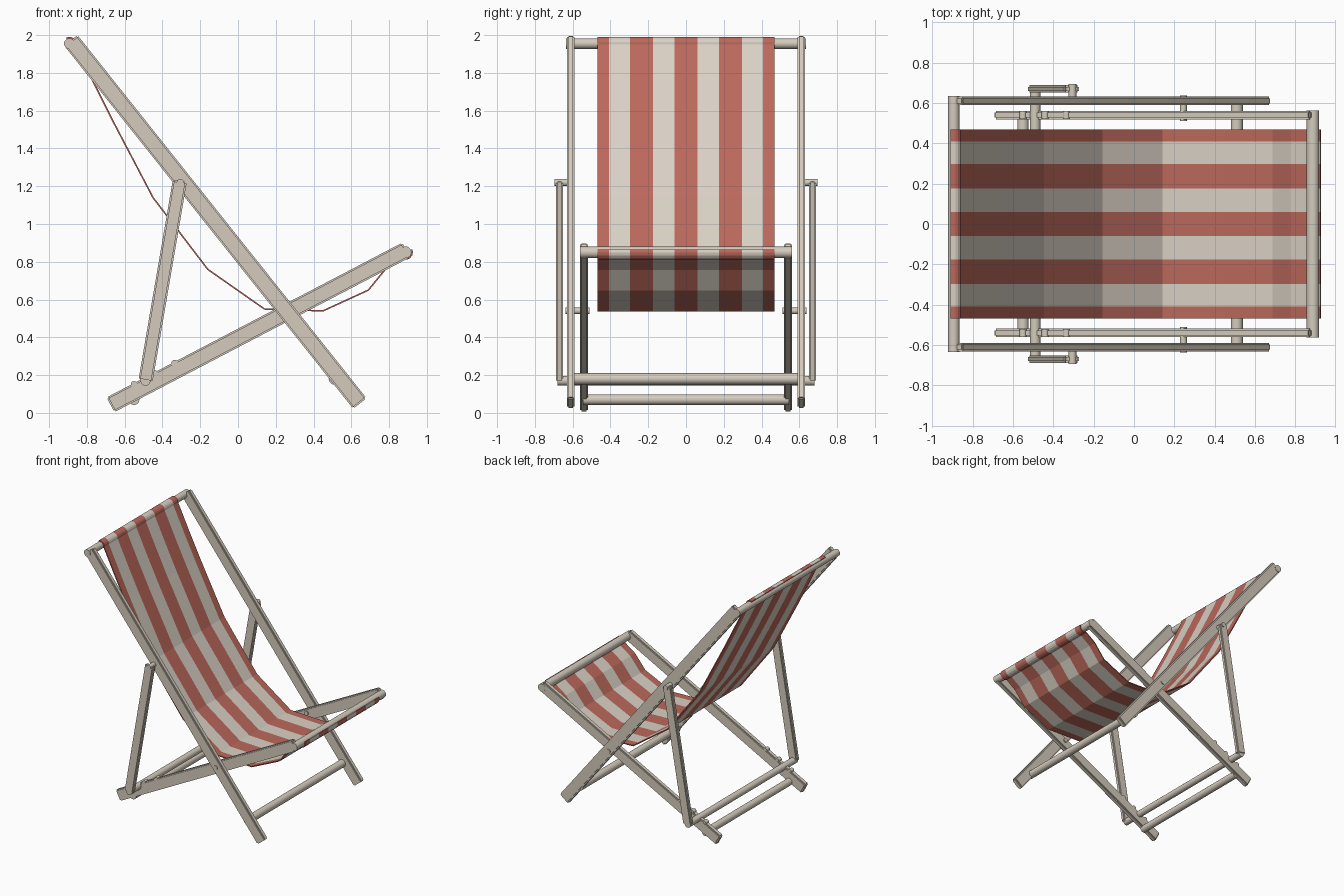
import bpy, bmesh, math
from mathutils import Vector, Matrix

cube = bpy.data.objects.get("Cube")
if cube:
    bpy.data.objects.remove(cube)


def material(name, rgb):
    m = bpy.data.materials.new(name)
    m.use_nodes = True
    m.diffuse_color = (*rgb, 1)
    m.node_tree.nodes["Principled BSDF"].inputs["Base Color"].default_value = (*rgb, 1)
    return m


wood = material("pale_wood", (0.66, 0.60, 0.51))
red = material("red_canvas", (0.50, 0.14, 0.105))
white = material("cream_canvas", (0.70, 0.64, 0.56))


def make_object(name, bm, mats):
    mesh = bpy.data.meshes.new(name)
    bmesh.ops.recalc_face_normals(bm, faces=bm.faces)
    bm.to_mesh(mesh)
    bm.free()
    for m in mats:
        mesh.materials.append(m)
    obj = bpy.data.objects.new(name, mesh)
    bpy.context.collection.objects.link(obj)
    return obj


def smooth(obj):
    bpy.ops.object.select_all(action='DESELECT')
    obj.select_set(True)
    bpy.context.view_layer.objects.active = obj
    bpy.ops.object.shade_smooth_by_angle(angle=math.radians(40))


def plank(name, start, end, y, width, thick):
    """Wooden board between two (x, z) points, with eased edges."""
    a, b = Vector((start[0], y, start[1])), Vector((end[0], y, end[1]))
    d = b - a
    bm = bmesh.new()
    bmesh.ops.create_cube(bm, size=1)
    bmesh.ops.scale(bm, vec=(d.length, thick, width), verts=bm.verts)
    bmesh.ops.bevel(bm, geom=bm.edges[:], offset=0.008, segments=2, affect='EDGES')
    turn = Matrix.Rotation(-math.atan2(d.z, d.x), 4, 'Y')
    bmesh.ops.transform(bm, matrix=Matrix.Translation((a + b) / 2) @ turn, verts=bm.verts)
    smooth(make_object(name, bm, [wood]))


def rod(name, x, z, y0, y1, radius, sides=20):
    """Round bar running across the chair."""
    bm = bmesh.new()
    bmesh.ops.create_cone(bm, cap_ends=True, segments=sides, radius1=radius,
                          radius2=radius, depth=abs(y1 - y0))
    place = Matrix.Translation((x, (y0 + y1) / 2, z)) @ Matrix.Rotation(math.pi / 2, 4, 'X')
    bmesh.ops.transform(bm, matrix=place, verts=bm.verts)
    smooth(make_object(name, bm, [wood]))


# Side frames, props, pins and notch pegs, on both sides
for side, s in (("right", -1), ("left", 1)):
    plank(side + "_back_rail", (-0.885, 1.972), (0.645, 0.05), s * 0.61, 0.09, 0.042)
    plank(side + "_seat_rail", (-0.675, 0.043), (0.89, 0.862), s * 0.54, 0.088, 0.042)
    plank(side + "_prop", (-0.308, 1.228), (-0.49, 0.168), s * 0.67, 0.075, 0.036)
    rod(side + "_pivot_pin", 0.245, 0.54, s * 0.51, s * 0.637, 0.017)
    rod(side + "_prop_pin", -0.305, 1.22, s * 0.595, s * 0.695, 0.019)
    for i, x in enumerate((-0.55, -0.44, -0.335)):
        rod(f"{side}_notch_peg_{i + 1}", x, 0.438 + 0.523 * x, s * 0.521, s * 0.559, 0.018, 12)

# Cross bars
TOP, FRONT = (-0.893, 1.955), (0.887, 0.85)
rod("top_bar", *TOP, -0.634, 0.634, 0.028)
rod("front_bar", *FRONT, -0.562, 0.562, 0.031)
rod("lower_front_bar", 0.51, 0.18, -0.615, 0.615, 0.03)
rod("prop_bar", -0.49, 0.17, -0.68, 0.68, 0.026)
rod("lower_rear_bar", -0.55, 0.07, -0.545, 0.545, 0.028)


def wrap(centre, radius, first, last, steps=6):
    """Points of an arc round a bar, angles in degrees."""
    angles = [math.radians(first + (last - first) * i / steps) for i in range(steps + 1)]
    return [(centre[0] + radius * math.cos(a), centre[1] + radius * math.sin(a)) for a in angles]


# Sling: the sagging profile swept across the striped width
profile = wrap(TOP, 0.032, 120, -10)
profile += [(-0.76, 1.74), (-0.67, 1.56), (-0.45, 1.14), (-0.16, 0.76),
            (0.14, 0.55), (0.45, 0.54), (0.69, 0.65), (0.78, 0.76)]
profile += wrap(FRONT, 0.035, -125, 25)
half = [0.06, 0.175, 0.297, 0.408, 0.468]
edges = [-y for y in reversed(half)] + half

bm = bmesh.new()
rows = [[bm.verts.new((x, y, z)) for y in edges] for x, z in profile]
for r0, r1 in zip(rows, rows[1:]):
    for i in range(len(edges) - 1):
        f = bm.faces.new((r0[i], r0[i + 1], r1[i + 1], r1[i]))
        f.material_index = i % 2
sling = make_object("canvas_sling", bm, [red, white])
solid = sling.modifiers.new("cloth_thickness", 'SOLIDIFY')
solid.thickness = 0.008
solid.offset = 0
